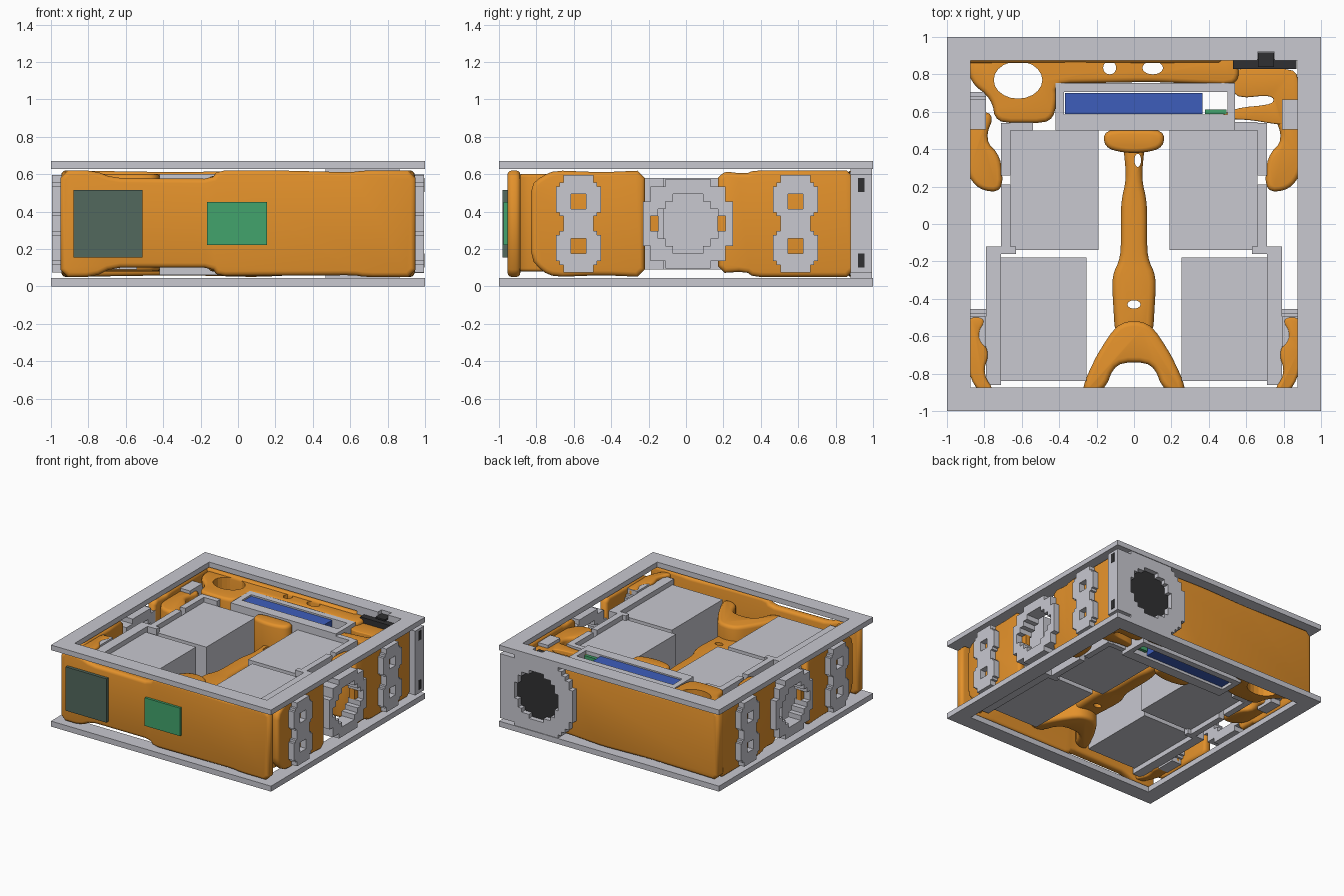
import bpy, bmesh, math
from math import hypot
from mathutils import Vector

cube = bpy.data.objects.get("Cube")
if cube:
    bpy.data.objects.remove(cube, do_unlink=True)


def material(name, rgb):
    m = bpy.data.materials.new(name)
    m.use_nodes = True
    m.diffuse_color = (*rgb, 1)
    m.node_tree.nodes["Principled BSDF"].inputs["Base Color"].default_value = (*rgb, 1)
    return m


GREY = material("light grey", (0.58, 0.58, 0.63))
ORANGE = material("orange", (0.77, 0.285, 0.024))
BLUE = material("blue", (0.047, 0.11, 0.5))
GREEN = material("green", (0.055, 0.37, 0.15))
SLATE = material("dark green", (0.085, 0.14, 0.11))
DARK = material("charcoal", (0.03, 0.03, 0.032))
MID = 0.335  # mid height of the case


def finish(name, bm, mat):
    bmesh.ops.recalc_face_normals(bm, faces=bm.faces)
    me = bpy.data.meshes.new(name)
    bm.to_mesh(me)
    bm.free()
    me.materials.append(mat)
    ob = bpy.data.objects.new(name, me)
    bpy.context.collection.objects.link(ob)
    return ob


def activate(ob):
    bpy.ops.object.select_all(action="DESELECT")
    ob.select_set(True)
    bpy.context.view_layer.objects.active = ob


def box(name, x, y, z, mat):
    bm = bmesh.new()
    bmesh.ops.create_cube(bm, size=1)
    for v in bm.verts:
        v.co = Vector([r[0] if c < 0 else r[1] for c, r in zip(v.co, (x, y, z))])
    return finish(name, bm, mat)


def place(axis, u, v, d):
    """u, v lie in the plane across the axis, d runs along it"""
    return {"x": (d, u, v), "y": (u, d, v), "z": (u, v, d)}[axis]


def rounded(pts, passes):
    """Corner cutting, limited so long edges keep crisp ends"""
    for _ in range(passes):
        out = []
        for a, b in zip(pts, pts[1:] + pts[:1]):
            a, b = Vector(a), Vector(b)
            t = min(0.25, 0.04 / (b - a).length)
            out += [a.lerp(b, t), b.lerp(a, t)]
        pts = out
    return pts


def prism(name, pts, axis, lo, hi, mat, passes=2, bevel=0.025):
    """Soft-edged extrusion of an outline"""
    pts = rounded(pts, passes)
    bm = bmesh.new()
    ends = [[bm.verts.new(place(axis, p[0], p[1], d)) for p in pts] for d in (lo, hi)]
    for ring in ends:
        bm.faces.new(ring)
    for i in range(len(pts)):
        j = (i + 1) % len(pts)
        bm.faces.new((ends[0][i], ends[0][j], ends[1][j], ends[1][i]))
    ob = finish(name, bm, mat)
    activate(ob)
    if bevel:
        mod = ob.modifiers.new("soft", "BEVEL")
        mod.width, mod.segments = bevel, 3
        mod.limit_method, mod.angle_limit = "ANGLE", math.radians(50)
        bpy.ops.object.modifier_apply(modifier=mod.name)
        bpy.ops.object.shade_smooth_by_angle(angle=math.radians(50))
    return ob


def cut(ob, cutter):
    activate(ob)
    mod = ob.modifiers.new("cut", "BOOLEAN")
    mod.operation, mod.object, mod.solver = "DIFFERENCE", cutter, "EXACT"
    bpy.ops.object.modifier_apply(modifier=mod.name)
    bpy.data.objects.remove(cutter, do_unlink=True)


def drill(ob, x, y, rx, ry):
    pts = [(x + rx * math.cos(t * math.tau / 20), y + ry * math.sin(t * math.tau / 20)) for t in range(20)]
    cut(ob, prism("drill", pts, "z", -0.1, 0.8, ORANGE, 0, 0))


def stepped(name, axis, cu, cv, half, step, lo, hi, inside, mat):
    """Blocky plate: keeps every grid cell for which inside(u, v) holds"""
    bm = bmesh.new()
    n = round(half / step)
    cells = {(i, j) for i in range(-n, n) for j in range(-n, n)
             if inside((i + 0.5) * step, (j + 0.5) * step)}

    def quad(corners):
        bm.faces.new([bm.verts.new(place(axis, cu + u * step, cv + v * step, d)) for u, v, d in corners])

    for i, j in cells:
        c = [(i, j), (i + 1, j), (i + 1, j + 1), (i, j + 1)]
        for d in (lo, hi):
            quad([(*p, d) for p in c])
        near = [(i, j - 1), (i + 1, j), (i, j + 1), (i - 1, j)]
        for k in range(4):
            if near[k] not in cells:
                a, b = c[k], c[(k + 1) % 4]
                quad([(*a, lo), (*b, lo), (*b, hi), (*a, hi)])
    bmesh.ops.remove_doubles(bm, verts=bm.verts, dist=0.0005)
    return finish(name, bm, mat)


# Top and bottom frames
for name, lo, hi in (("bottom_frame", 0, 0.045), ("top_frame", 0.628, 0.67)):
    frame = box(name, (-1, 1), (-1, 1), (lo, hi), GREY)
    cut(frame, box("opening", (-0.873, 0.873), (-0.873, 0.873), (lo - 1, hi + 1), GREY))
cut(frame, box("notch", (0.66, 0.75), (0.8, 0.92), (0.5, 1), GREY))

# Front shell and its two plates
prism("front_shell", [(-0.95, 0.05), (-0.77, 0.05), (-0.67, 0.1), (-0.14, 0.1), (-0.11, 0.055),
                      (0.62, 0.06), (0.68, 0.05), (0.95, 0.05), (0.95, 0.62), (0.68, 0.62), (0.6, 0.61),
                      (0.2, 0.62), (-0.11, 0.62), (-0.14, 0.575), (-0.67, 0.58), (-0.77, 0.62),
                      (-0.95, 0.62)], "y", -0.955, -0.885, ORANGE, 1)
box("large_front_plate", (-0.88, -0.51), (-0.98, -0.945), (0.155, 0.515), SLATE)
box("small_front_plate", (-0.165, 0.155), (-0.975, -0.945), (0.22, 0.45), GREEN)

# Back shell and inner webs
prism("back_shell", [(-0.95, 0.05), (-0.3, 0.06), (0.1, 0.05), (0.5, 0.07), (0.5, 0.61), (0.1, 0.62),
                     (-0.3, 0.61), (-0.95, 0.62)], "y", 0.86, 0.945, ORANGE, 1)
web = prism("back_web", [(-0.89, 0.9), (-0.88, 0.76), (-0.76, 0.67), (-0.74, 0.54), (-0.44, 0.54),
                         (-0.41, 0.66), (-0.42, 0.75), (0.1, 0.76), (0.56, 0.74), (0.56, 0.9)],
            "z", 0.08, 0.6, ORANGE)
for hole in ((-0.62, 0.77, 0.13, 0.1), (-0.13, 0.835, 0.035, 0.035), (0.1, 0.835, 0.055, 0.035)):
    drill(web, *hole)
for name, lo, hi in (("lower_corner_web", 0.1, 0.21), ("upper_corner_web", 0.46, 0.57)):
    prism(name, [(0.5, 0.83), (0.88, 0.83), (0.88, 0.53), (0.78, 0.53), (0.6, 0.56), (0.43, 0.56),
                 (0.54, 0.62), (0.75, 0.64), (0.74, 0.69), (0.53, 0.67)], "z", lo, hi, ORANGE)

# Central spine: slim beam between a tall head and a tall forked foot
spine = prism("spine_beam", [(-0.06, 0.45), (0.06, 0.45), (0.04, 0.24), (0.07, 0.12), (0.07, -0.18),
                             (0.12, -0.28), (0.1, -0.62), (-0.1, -0.62), (-0.12, -0.28),
                             (-0.07, -0.18), (-0.07, 0.12), (-0.04, 0.24)],
              "z", 0.23, 0.4, ORANGE, 2, 0.035)
drill(spine, 0.02, 0.34, 0.018, 0.035)
drill(spine, 0, -0.43, 0.035, 0.022)
prism("spine_head", [(-0.16, 0.505), (0.16, 0.505), (0.16, 0.41), (0.06, 0.38), (-0.06, 0.38),
                     (-0.16, 0.41)], "z", 0.08, 0.59, ORANGE)
prism("spine_fork", [(-0.08, -0.52), (0.08, -0.52), (0.2, -0.7), (0.29, -0.9), (0.16, -0.9),
                     (0.1, -0.74), (-0.1, -0.74), (-0.16, -0.9), (-0.29, -0.9), (-0.2, -0.7)],
      "z", 0.15, 0.52, ORANGE, 2, 0.03)

# Display holder
box("holder_front", (-0.42, 0.54), (0.5, 0.585), (0.06, 0.6), GREY)
box("holder_back", (-0.42, 0.54), (0.705, 0.755), (0.06, 0.6), GREY)
box("holder_left_end", (0.5, 0.54), (0.58, 0.71), (0.06, 0.6), GREY)
box("holder_right_end", (-0.42, -0.375), (0.58, 0.71), (0.06, 0.6), GREY)
box("blue_module", (-0.37, 0.365), (0.587, 0.7), (0.08, 0.59), BLUE)
box("green_board", (0.38, 0.495), (0.587, 0.612), (0.1, 0.57), GREEN)


# Cross-section rules for the blocky fittings
def socket_rule(u, v):
    a = abs(v)
    width = 0.085 if a < 0.04 or a > 0.22 else 0.105 if a > 0.2 or a < 0.06 else 0.13
    return abs(u) < width and not (abs(u) < 0.05 and abs(a - 0.125) < 0.04)


def ring_rule(u, v):
    slot = abs(abs(u) - 0.18) < 0.02 and abs(v) < 0.04
    return 0.165 < hypot(u, v) < 0.255 and not slot


def fan_plate_rule(u, v):
    body = hypot(u, v) < 0.335 and abs(v) < 0.29 or u > 0 and abs(v) < 0.25
    return body and hypot(u, v) > 0.19


for s, side in ((1, "left"), (-1, "right")):
    def span(a, b):
        return tuple(sorted((s * a, s * b)))

    # Side shells and inner arms
    prism(side + "_front_side_shell", [(-0.83, 0.15), (-0.77, 0.08), (-0.7, 0.05), (-0.45, 0.06), (-0.22, 0.05),
                                       (-0.22, 0.62), (-0.45, 0.61), (-0.7, 0.62), (-0.77, 0.59),
                                       (-0.83, 0.54)], "x", *span(0.878, 0.945), ORANGE, 1)
    prism(side + "_back_side_shell", [(0.17, 0.07), (0.32, 0.08), (0.36, 0.05), (0.9, 0.05), (0.9, 0.62),
                                      (0.36, 0.62), (0.32, 0.6), (0.17, 0.62)],
          "x", *span(0.878, 0.945), ORANGE, 1)
    prism(side + "_back_arm", [(s * x, y) for x, y in (
        (0.9, 0.6), (0.74, 0.6), (0.8, 0.45), (0.71, 0.36), (0.7, 0.17), (0.83, 0.18), (0.9, 0.28))],
        "z", 0.1, 0.57, ORANGE)
    prism(side + "_front_arm", [(s * x, y) for x, y in (
        (0.9, -0.49), (0.78, -0.5), (0.84, -0.6), (0.77, -0.68), (0.81, -0.8), (0.74, -0.9),
        (0.84, -0.9), (0.9, -0.75))], "z", 0.08, 0.6, ORANGE)

    # Twin sockets with soft pegs
    for y, where in ((-0.575, "front"), (0.585, "back")):
        stepped(f"{side}_{where}_socket", "x", y, MID, 0.26, 0.02, *span(0.79, 0.995), socket_rule, GREY)
        for dz in (-0.125, 0.125):
            peg = [(y + a * 0.05, MID + dz + b * 0.04) for a, b in ((-1, -1), (1, -1), (1, 1), (-1, 1))]
            prism(f"{side}_{where}_peg", peg, "x", *span(0.82, 0.93), ORANGE, 2, 0.012)

    # Round side port with soft tabs in its slots
    stepped(side + "_port_ring", "x", 0.01, MID, 0.28, 0.04, *span(0.88, 0.995), ring_rule, GREY)
    for y in (-0.17, 0.19):
        box(side + "_port_tab", span(0.9, 0.94), (y - 0.022, y + 0.022), (MID - 0.042, MID + 0.042), ORANGE)

    # Battery blocks and their mounting rails
    box(side + "_back_battery", span(0.19, 0.66), (-0.14, 0.5), (0.13, 0.54), GREY)
    box(side + "_front_battery", span(0.255, 0.71), (-0.84, -0.18), (0.13, 0.54), GREY)
    box(side + "_front_rail", span(0.71, 0.79), (-0.86, -0.12), (0.09, 0.58), GREY)
    box(side + "_front_rail_lip", span(0.63, 0.71), (-0.16, -0.12), (0.09, 0.58), GREY)
    box(side + "_back_rail", span(0.66, 0.71), (-0.14, 0.21), (0.09, 0.58), GREY)
    box(side + "_back_rail_end", span(0.66, 0.71), (0.26, 0.54), (0.09, 0.58), GREY)
    box(side + "_back_rail_lip", span(0.54, 0.66), (0.5, 0.545), (0.09, 0.58), GREY)

# Fan plate on the back, with grille, fan and side slots
stepped("fan_plate", "y", 0.665, MID, 0.33, 0.033, 0.88, 0.995, fan_plate_rule, GREY)
stepped("fan_grille", "y", 0.665, MID, 0.22, 0.04, 0.9, 0.955, lambda u, v: hypot(u, v) < 0.215, DARK)
box("fan_body", (0.53, 0.87), (0.83, 0.88), (0.06, 0.612), DARK)
box("fan_cable_block", (0.662, 0.748), (0.84, 0.918), (0.629, 0.642), DARK)
for z in (0.1, 0.505):
    box("side_slot", (0.99, 0.998), (0.92, 0.955), (z, z + 0.075), DARK)
